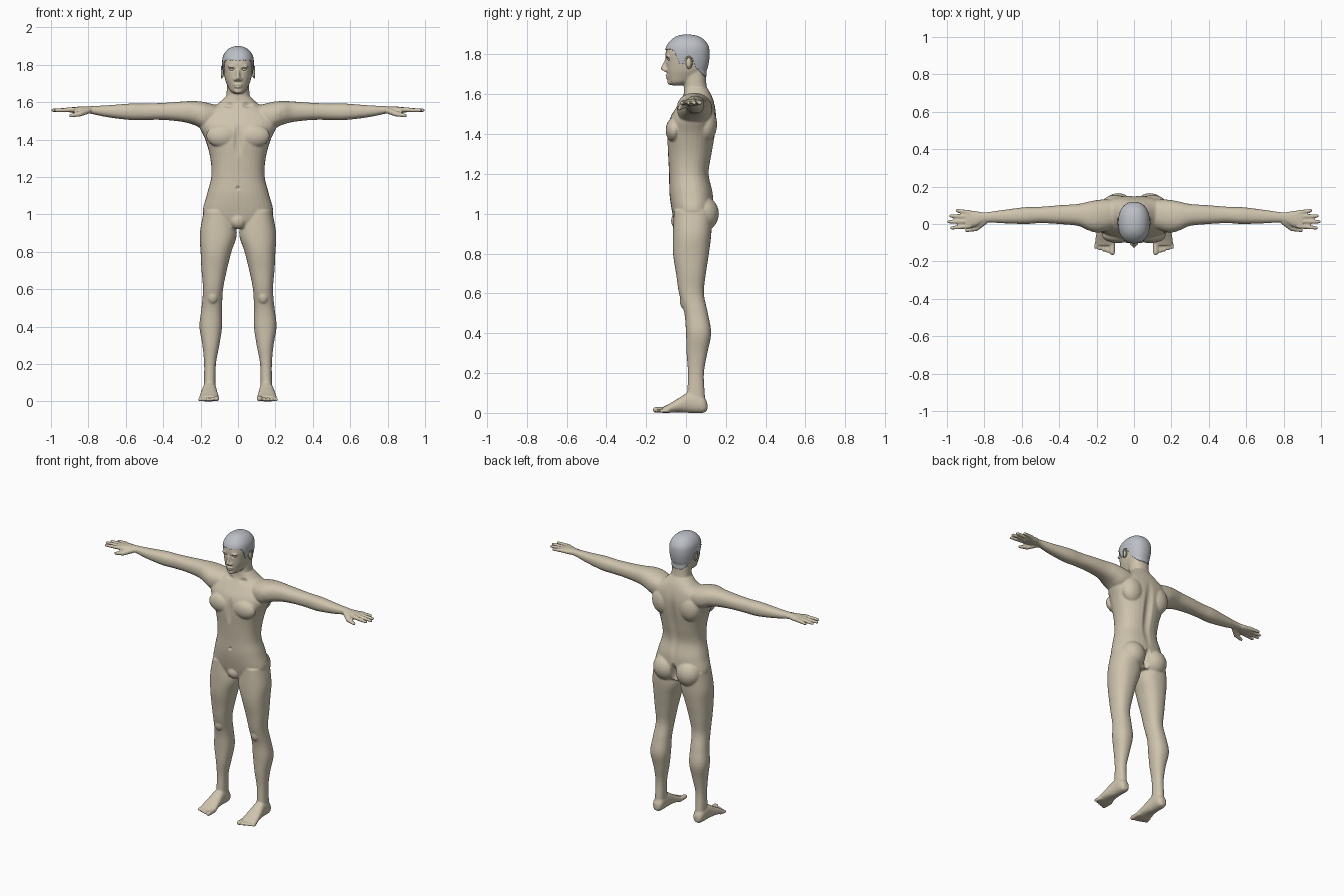
import bpy, bmesh, math
from mathutils import Vector, Matrix

cube = bpy.data.objects.get("Cube")
if cube:
    bpy.data.objects.remove(cube, do_unlink=True)


def make_material(name, rgb):
    mat = bpy.data.materials.new(name)
    mat.use_nodes = True
    mat.diffuse_color = (*rgb, 1)
    mat.node_tree.nodes["Principled BSDF"].inputs["Base Color"].default_value = (*rgb, 1)
    return mat


skin = make_material("warm skin", (.62, .55, .42))
hair_grey = make_material("hair grey", (.50, .52, .56))


def make_object(name, bm, material):
    mesh = bpy.data.meshes.new(name)
    bm.to_mesh(mesh)
    bm.free()
    mesh.materials.append(material)
    mesh.polygons.foreach_set("use_smooth", [True] * len(mesh.polygons))
    obj = bpy.data.objects.new(name, mesh)
    bpy.context.collection.objects.link(obj)
    return obj


def spline(rows, steps=5):
    """Catmull-Rom interpolation between cross-section rows."""
    vecs = [Vector(row) for row in rows]
    result = []
    for i in range(len(vecs) - 1):
        p, a, b, n = vecs[max(i - 1, 0)], vecs[i], vecs[i + 1], vecs[min(i + 2, len(vecs) - 1)]
        for s in range(steps):
            t = s / steps
            result.append(a + (b - p) * t / 2 + (p * 2 - a * 5 + b * 4 - n) * t * t / 2
                          + (a * 3 - p - b * 3 + n) * t ** 3 / 2)
    return result + [vecs[-1]]


def loft(bm, axis, rows, mirrored=True, sides=32, power=2.3):
    """Rows hold: position on axis, then low and high limits on the other two axes."""
    others = [i for i in range(3) if i != axis]
    for sign in ((1, -1) if mirrored else (1,)):
        rings = []
        for t, a_low, a_high, b_low, b_high in spline(rows):
            ring = []
            for k in range(sides):
                angle = math.tau * k / sides
                c, s = math.cos(angle), math.sin(angle)
                co = [0, 0, 0]
                co[axis] = t
                for i, f, low, high in ((others[0], c, a_low, a_high), (others[1], s, b_low, b_high)):
                    co[i] = (low + high) / 2 + (high - low) / 2 * math.copysign(abs(f) ** (2 / power), f)
                co[0] *= sign
                ring.append(bm.verts.new(co))
            rings.append(ring)
        faces = [bm.faces.new(rings[0]), bm.faces.new(rings[-1][::-1])]
        for low, high in zip(rings, rings[1:]):
            for k in range(sides):
                n = (k + 1) % sides
                faces.append(bm.faces.new((low[k], high[k], high[n], low[n])))
        bmesh.ops.recalc_face_normals(bm, faces=faces)


def symmetric(rows):
    return [(z, -w, w, front, back) for z, w, front, back in rows]


def blob(bm, center, radii, mirrored=True):
    for sign in ((1, -1) if mirrored else (1,)):
        place = Matrix.Translation((center[0] * sign, center[1], center[2])) @ Matrix.Diagonal((*radii, 1))
        bmesh.ops.create_uvsphere(bm, u_segments=24, v_segments=14, radius=1, matrix=place)


def tube(bm, start, end, r_start, r_end):
    """Tapered tube with rounded ends, on both sides."""
    for sign in (1, -1):
        a, b = (Vector((p[0] * sign, p[1], p[2])) for p in (start, end))
        turn = (b - a).to_track_quat('Z', 'Y').to_matrix().to_4x4()
        bmesh.ops.create_cone(bm, cap_ends=True, segments=16, radius1=r_start, radius2=r_end,
                              depth=(b - a).length, matrix=Matrix.Translation((a + b) / 2) @ turn)
        for p, r in ((a, r_start), (b, r_end)):
            bmesh.ops.create_uvsphere(bm, u_segments=16, v_segments=10, radius=r,
                                      matrix=Matrix.Translation(p))


body = bmesh.new()

# Torso and neck
loft(body, 2, symmetric([
    (.93, .10, -.05, .11), (1, .185, -.068, .135), (1.1, .168, -.083, .135),
    (1.2, .143, -.085, .115), (1.3, .148, -.09, .13), (1.4, .175, -.095, .146),
    (1.48, .21, -.08, .152), (1.54, .19, -.045, .145), (1.59, .11, -.015, .13),
    (1.63, .067, -.01, .108)]), mirrored=False)
loft(body, 2, symmetric([
    (1.54, .085, -.01, .13), (1.62, .064, -.01, .108), (1.68, .06, -.012, .1),
    (1.75, .06, -.02, .1)]), mirrored=False)

# Muscle masses
blob(body, (.085, -.06, 1.42), (.085, .042, .062))    # chest
blob(body, (.205, .035, 1.54), (.07, .08, .064))      # shoulder
blob(body, (.10, .10, 1.45), (.075, .056, .09))       # shoulder blade
blob(body, (.085, .085, 1.0), (.085, .08, .088))      # buttock
blob(body, (.135, -.005, .56), (.03, .026, .04))      # kneecap
blob(body, (0, -.035, .965), (.045, .04, .045), mirrored=False)

# Arms and palms
loft(body, 0, [
    (.10, -.02, .13, 1.46, 1.58), (.18, -.045, .13, 1.455, 1.60), (.24, -.035, .12, 1.48, 1.606),
    (.30, -.01, .107, 1.495, 1.603), (.4, 0, .1, 1.505, 1.596), (.5, .005, .092, 1.505, 1.592),
    (.58, 0, .09, 1.505, 1.592), (.7, .004, .075, 1.52, 1.583), (.8, .008, .062, 1.54, 1.578),
    (.85, -.014, .07, 1.54, 1.576), (.9, -.02, .072, 1.545, 1.572)])

# Fingers and thumb
for base_y, tip_y, tip_x in ((-.011, -.021, .975), (.014, .012, .99), (.039, .043, .98), (.061, .072, .945)):
    tube(body, (.88, base_y, 1.56), (tip_x, tip_y, 1.556), .0135, .0095)
tube(body, (.80, .012, 1.555), (.845, -.025, 1.537), .017, .014)
tube(body, (.845, -.025, 1.537), (.895, -.034, 1.528), .014, .01)

# Legs
loft(body, 2, [
    (1.02, .03, .182, -.06, .13), (.9, .006, .204, -.066, .127), (.8, .035, .2, -.065, .115),
    (.7, .06, .195, -.05, .1), (.6, .08, .187, -.035, .09), (.5, .085, .195, -.008, .11),
    (.4, .085, .206, 0, .126), (.3, .1, .19, .003, .107), (.2, .118, .181, .01, .09),
    (.1, .12, .182, .006, .094), (.03, .12, .183, 0, .1)])

# Feet and toes
loft(body, 1, [
    (.107, .135, .168, .012, .05), (.085, .118, .185, 0, .085), (.02, .115, .19, 0, .105),
    (-.04, .108, .2, .003, .072), (-.09, .102, .207, 0, .042), (-.115, .104, .203, 0, .03)])
for i in range(5):
    radius = .015 if i == 0 else .0105
    x = .116 + .021 * i + (.004 if i else 0)
    tube(body, (x - .002 * i, -.09, radius), (x, -.152 + .007 * i, radius), radius, radius)

# Head with face
loft(body, 2, symmetric([
    (1.645, .022, -.07, -.02), (1.66, .042, -.085, .02), (1.69, .057, -.093, .07),
    (1.72, .069, -.097, .1), (1.76, .077, -.099, .111), (1.80, .081, -.103, .115),
    (1.84, .078, -.095, .11), (1.872, .06, -.07, .087), (1.89, .034, -.04, .055),
    (1.896, .01, -.01, .02)]), mirrored=False)
blob(body, (.03, -.092, 1.79), (.026, .012, .008))
blob(body, (.014, -.102, 1.722), (.009, .014, .009))
blob(body, (0, -.092, 1.693), (.024, .013, .006), mirrored=False)
blob(body, (0, -.09, 1.681), (.02, .013, .006), mirrored=False)
blob(body, (0, -.08, 1.66), (.022, .014, .014), mirrored=False)
loft(body, 2, symmetric([
    (1.712, .006, -.1, -.08), (1.722, .013, -.122, -.08), (1.732, .012, -.127, -.08),
    (1.755, .009, -.115, -.08), (1.785, .009, -.102, -.08)]), mirrored=False)

# Fuse the parts into one smooth skin
figure = make_object("body", body, skin)
fuse = figure.modifiers.new("fuse", 'REMESH')
fuse.mode = 'VOXEL'
fuse.voxel_size = .005
fuse.use_smooth_shade = True
relax = figure.modifiers.new("relax", 'SMOOTH')
relax.factor = .5
relax.iterations = 6
bpy.context.view_layer.update()
fused = bpy.data.meshes.new_from_object(figure.evaluated_get(bpy.context.evaluated_depsgraph_get()))
figure.modifiers.clear()
figure.data = fused
fused.name = "body"

# Pressed details: center, reach, push
dents = [
    ((.033, -.1, 1.776), (.022, .04, .013), (0, .013, 0)),     # eye socket
    ((0, -.1, 1.687), (.026, .04, .006), (0, .005, 0)),        # mouth
    ((0, .15, 1.3), (.04, .08, .27), (0, -.016, 0)),           # spine
    ((0, .15, .985), (.028, .08, .085), (0, -.04, 0)),         # cleft
    ((0, -.1, 1.4), (.03, .05, .11), (0, .012, 0)),            # breastbone
    ((0, -.085, 1.14), (.014, .04, .014), (0, .01, 0)),        # navel
    ((.05, -.02, 1.585), (.035, .05, .02), (0, .01, -.006)),   # collar hollow
]
for v in fused.vertices:
    for center, reach, push in dents:
        d = sum(((c - m) / r) ** 2 for c, m, r in zip((abs(v.co.x), v.co.y, v.co.z), center, reach))
        if d < 1:
            v.co += Vector(push) * (1 - d) ** 2
fused.polygons.foreach_set("use_smooth", [True] * len(fused.polygons))

# Close-cropped hair, lifted from the scalp
hairline = [(-.2, 1.822), (-.06, 1.82), (-.035, 1.755), (-.008, 1.752), (.0, 1.79),
            (.03, 1.785), (.045, 1.735), (.09, 1.69), (.2, 1.685)]


def under_hair(p):
    for (y0, z0), (y1, z1) in zip(hairline, hairline[1:]):
        if y0 <= p.y < y1:
            return p.z > z0 + (z1 - z0) * (p.y - y0) / (y1 - y0)
    return False


scalp = bmesh.new()
scalp.from_mesh(fused)
bmesh.ops.delete(scalp, context='FACES',
                 geom=[f for f in scalp.faces if not under_hair(f.calc_center_median())])
for _ in range(4):
    bmesh.ops.smooth_vert(scalp, verts=[v for v in scalp.verts if v.is_boundary], factor=.5,
                          use_axis_x=True, use_axis_y=True, use_axis_z=True)
hair = make_object("hair", scalp, hair_grey)
thick = hair.modifiers.new("thickness", 'SOLIDIFY')
thick.thickness = .004
thick.offset = 1

# Ears and eyes
ears = bmesh.new()
blob(ears, (.083, .014, 1.758), (.009, .015, .026))
for k in range(9):
    a, b = (math.radians(-110 + 28 * j) for j in (k, k + 1))
    tube(ears, (.088, .014 + .015 * math.cos(a), 1.76 + .029 * math.sin(a)),
         (.088, .014 + .015 * math.cos(b), 1.76 + .029 * math.sin(b)), .004, .004)
make_object("ears", ears, skin)
eyes = bmesh.new()
blob(eyes, (.032, -.081, 1.775), (.015, .011, .008))
make_object("eyes", eyes, skin)
